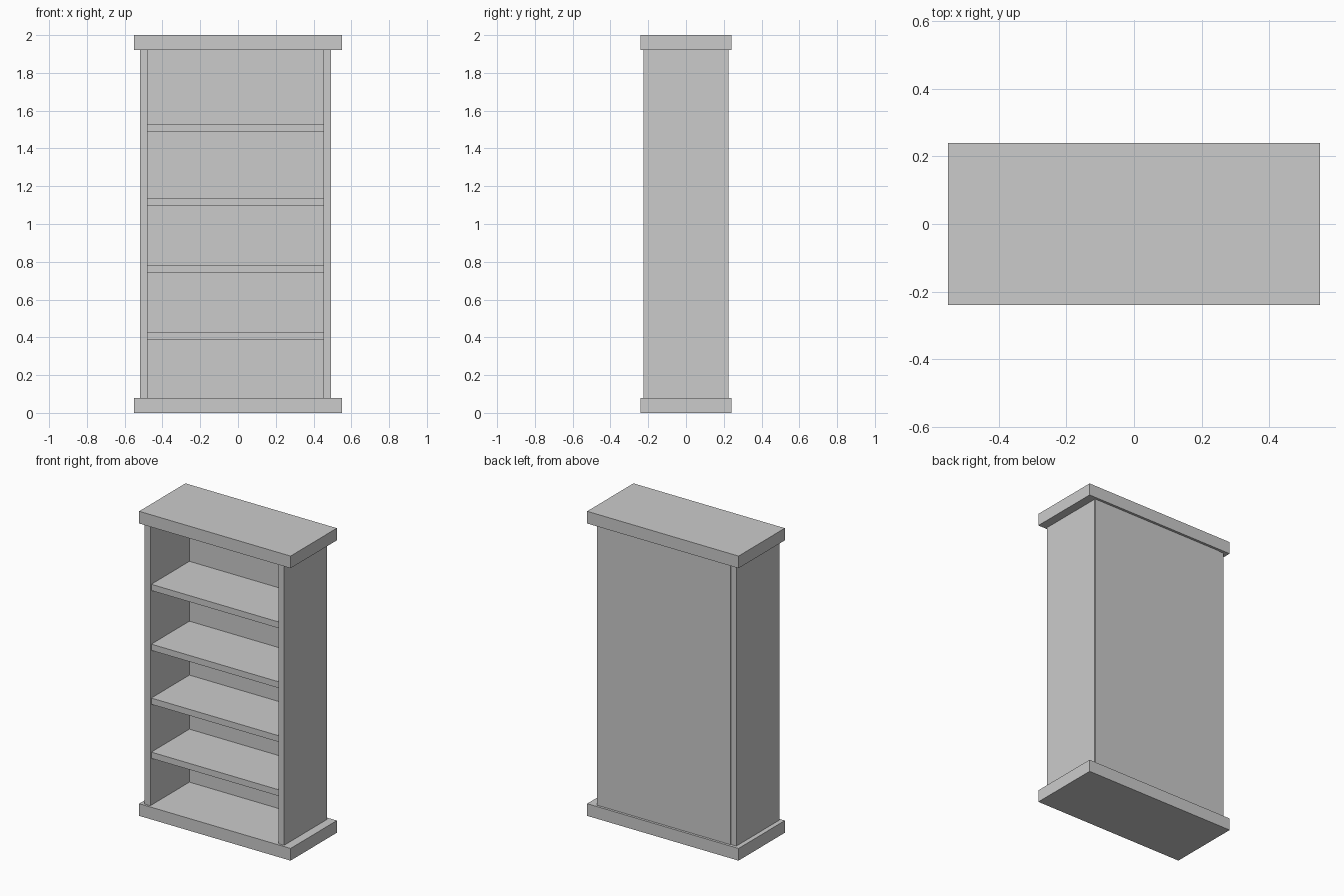
import bpy

if "Cube" in bpy.data.objects:
    bpy.data.objects.remove(bpy.data.objects["Cube"])


def box(name, x, y, z):
    """Add a box spanning the given (min, max) ranges."""
    spans = (x, y, z)
    bpy.ops.mesh.primitive_cube_add(size=1, location=[(a + b) / 2 for a, b in spans])
    obj = bpy.context.object
    obj.name = name
    obj.scale = [b - a for a, b in spans]
    bpy.ops.object.transform_apply(location=False, rotation=False, scale=True)
    return obj


# Overhanging slabs at bottom and top
for name, z in (("base", 0.0), ("top", 1.92)):
    box(name, (-0.55, 0.55), (-0.24, 0.24), (z, z + 0.08))

# Upright sides
for name, x in (("left_side", -0.52), ("right_side", 0.452)):
    box(name, (x, x + 0.041), (-0.226, 0.22), (0.08, 1.92))

# Back board, let into the right side and standing slightly proud
box("back_panel", (-0.48, 0.489), (0.18, 0.224), (0.08, 1.92))

# Shelves, set slightly behind the front edges of the sides
for i, z in enumerate((0.387, 0.742, 1.096, 1.489)):
    box(f"shelf_{i + 1}", (-0.48, 0.453), (-0.215, 0.182), (z, z + 0.041))
